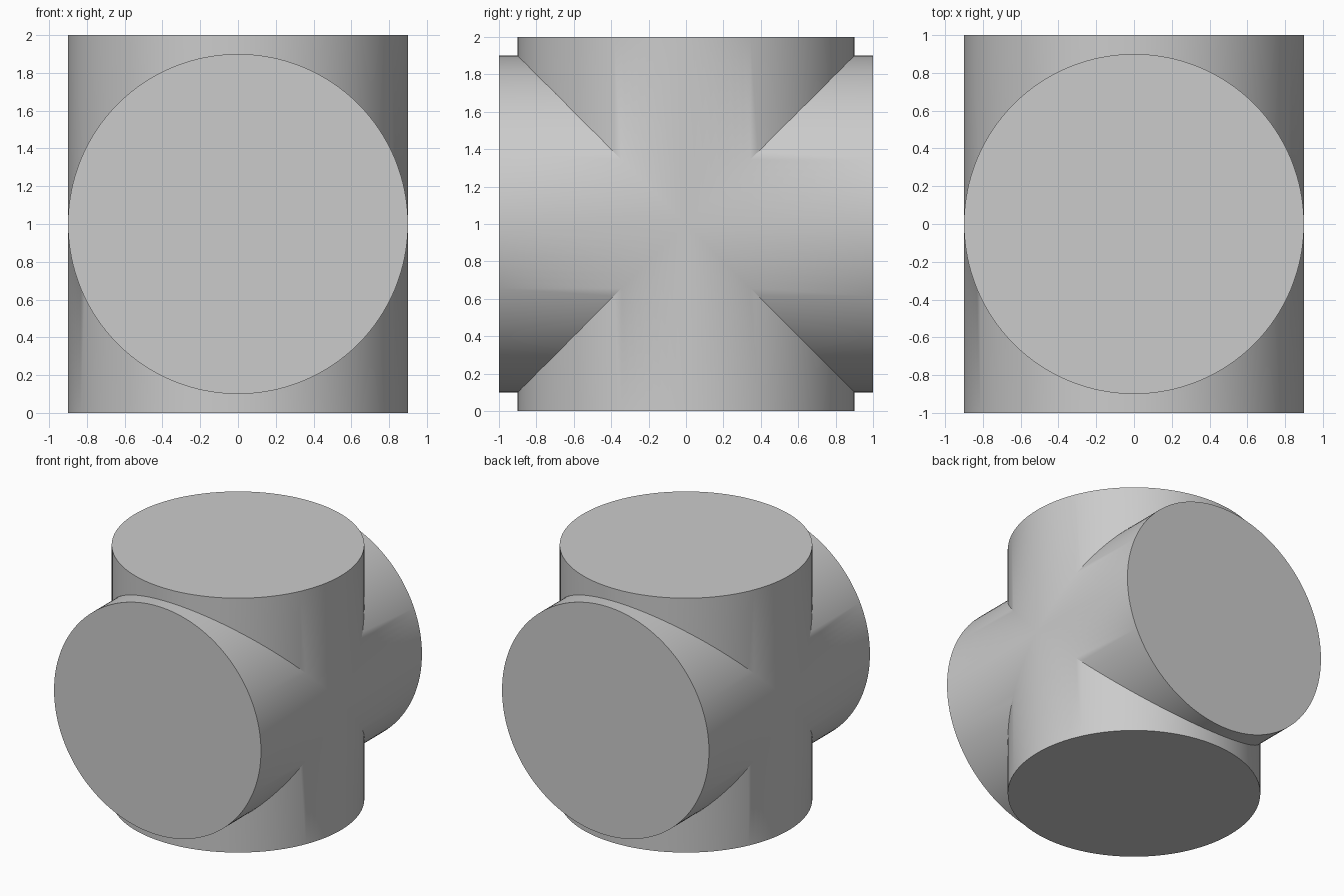
import bpy
import math

RADIUS, LENGTH, SIDES = 0.9, 2.0, 128

cube = bpy.data.objects.get("Cube")
if cube:
    bpy.data.objects.remove(cube, do_unlink=True)

# Plain grey finish
grey = bpy.data.materials.new("plain_grey")
grey.use_nodes = True
colour = (0.6, 0.6, 0.6, 1)
grey.diffuse_color = colour
grey.node_tree.nodes["Principled BSDF"].inputs["Base Color"].default_value = colour


def cylinder(name, tilt):
    bpy.ops.mesh.primitive_cylinder_add(
        vertices=SIDES, radius=RADIUS, depth=LENGTH,
        location=(0, 0, LENGTH / 2), rotation=(tilt, 0, 0))
    obj = bpy.context.object
    obj.name = name
    obj.data.materials.append(grey)
    return obj


# Horizontal cylinder, running front to back, merged into the upright one
horizontal = cylinder("horizontal_cylinder_helper", math.pi / 2)
crossed = cylinder("crossed_cylinders", 0)
union = crossed.modifiers.new("union", 'BOOLEAN')
union.operation = 'UNION'
union.solver = 'EXACT'
union.object = horizontal
bpy.ops.object.modifier_apply(modifier=union.name)
bpy.data.objects.remove(horizontal, do_unlink=True)

# Smooth walls with crisp rims and seams
bpy.ops.object.shade_smooth_by_angle(angle=math.radians(30))
